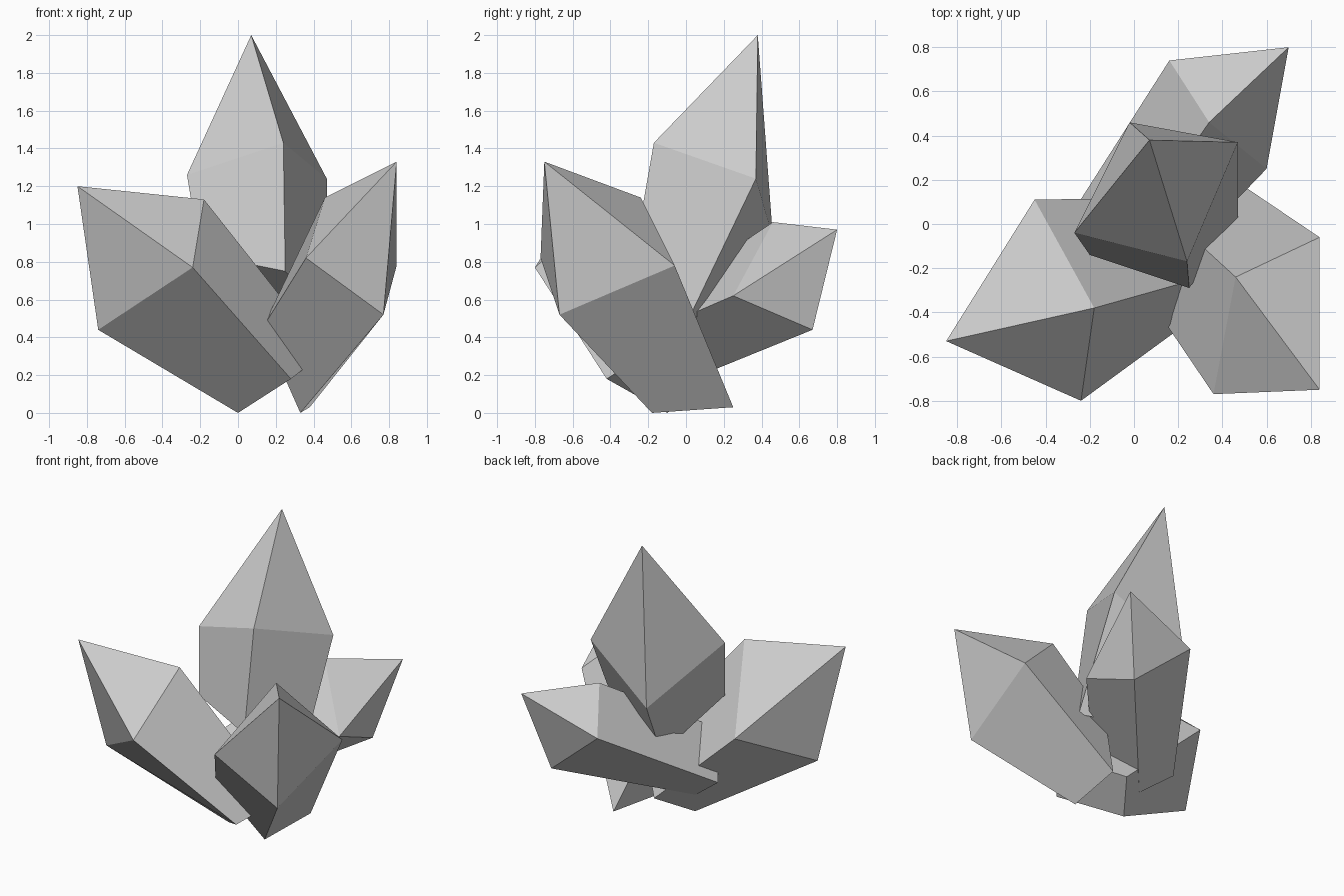
import bpy
import bmesh
from mathutils import Vector

# Remove the default cube
default_cube = bpy.data.objects.get("Cube")
if default_cube:
    bpy.data.objects.remove(default_cube, do_unlink=True)


def make_material(name, colour):
    material = bpy.data.materials.new(name)
    material.use_nodes = True
    material.diffuse_color = colour
    shader = material.node_tree.nodes["Principled BSDF"]
    shader.inputs["Base Color"].default_value = colour
    shader.inputs["Roughness"].default_value = 0.8
    return material


stone_grey = make_material("stone grey", (0.6, 0.6, 0.6, 1))


def make_crystal(name, tip, shoulder, foot):
    """Four-sided shard: a tilted foot ring, a wider shoulder ring and a point."""
    bm = bmesh.new()
    point = bm.verts.new(Vector(tip))
    upper = [bm.verts.new(Vector(corner)) for corner in shoulder]
    lower = [bm.verts.new(Vector(corner)) for corner in foot]
    for i in range(len(upper)):
        j = (i + 1) % len(upper)
        bm.faces.new((upper[i], upper[j], point))
        bm.faces.new((lower[i], lower[j], upper[j], upper[i]))
    bm.faces.new(lower[::-1])
    bmesh.ops.recalc_face_normals(bm, faces=bm.faces[:])
    mesh = bpy.data.meshes.new(name)
    bm.to_mesh(mesh)
    bm.free()
    mesh.materials.append(stone_grey)
    crystal = bpy.data.objects.new(name, mesh)
    bpy.context.scene.collection.objects.link(crystal)
    return crystal


# Tall shard in the middle
make_crystal(
    "centre_crystal",
    tip=(.07, .38, 2),
    shoulder=[(-.27, -.04, 1.26), (.24, -.17, 1.43), (.47, .37, 1.24), (-.02, .46, .93)],
    foot=[(-.2, -.14, .84), (.25, -.29, .75), (.47, .02, .51), (.05, .2, .5)],
)

# Shard leaning out over the front at the -x side
make_crystal(
    "front_right_crystal",
    tip=(-.85, -.53, 1.2),
    shoulder=[(-.18, -.38, 1.13), (-.24, -.8, .77), (-.74, -.38, .44), (-.45, .11, .7)],
    foot=[(.46, -.2, .32), (.28, -.42, .18), (0, -.1, 0), (.16, .12, .13)],
)

# Shard leaning out over the front at the +x side
make_crystal(
    "front_left_crystal",
    tip=(.84, -.75, 1.33),
    shoulder=[(.46, -.24, 1.14), (.84, -.06, .78), (.77, -.67, .52), (.36, -.77, .82)],
    foot=[(.22, -.02, .6), (.38, .25, .03), (.33, -.18, 0), (.13, -.43, .45)],
)

# Low shard leaning out to the back at the +x side
make_crystal(
    "back_left_crystal",
    tip=(.7, .8, .97),
    shoulder=[(.34, .46, 1.01), (.6, .25, .62), (.56, .67, .44), (.16, .74, .78)],
    foot=[(-.11, -.19, .57), (.11, -.26, .4), (-.06, -.02, .16), (-.28, .05, .33)],
)
